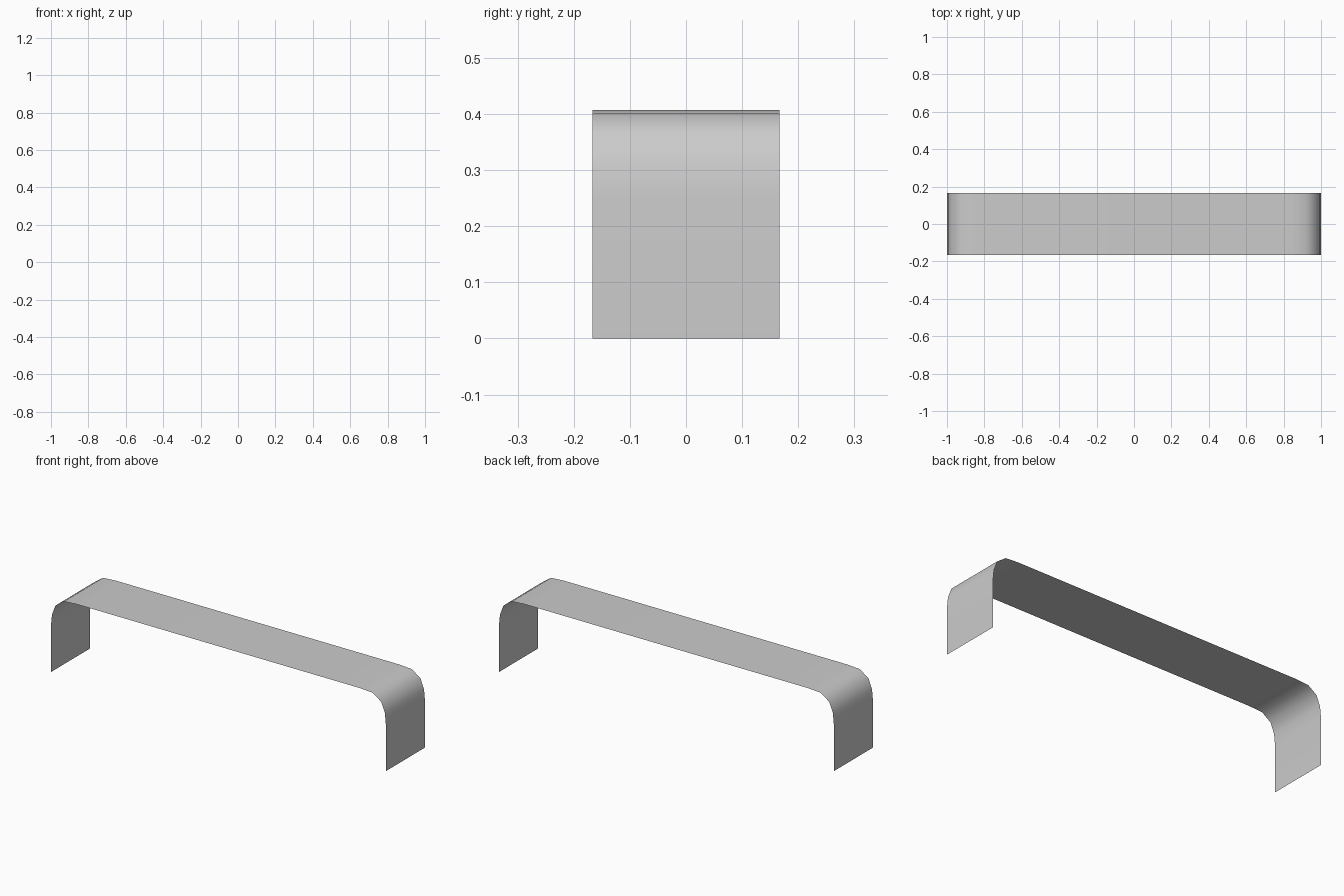
import bpy, bmesh

if "Cube" in bpy.data.objects:
    bpy.data.objects.remove(bpy.data.objects["Cube"])

HALF_DEPTH = 0.167

# Right half of the bent strip profile (x, z), from foot to top
half = [(1.0, 0.0), (1.0, 0.25), (0.994, 0.312), (0.973, 0.366),
        (0.922, 0.402), (0.845, 0.407)]
profile = [(-x, z) for x, z in half] + half[::-1]

# Thin bent sheet: profile swept along y
bm = bmesh.new()
rows = [[bm.verts.new((x, y, z)) for x, z in profile]
        for y in (-HALF_DEPTH, HALF_DEPTH)]
for i in range(len(profile) - 1):
    face = bm.faces.new((rows[0][i], rows[0][i + 1], rows[1][i + 1], rows[1][i]))
    face.smooth = True
bm.normal_update()
mesh = bpy.data.meshes.new("bent_strip")
bm.to_mesh(mesh)
bm.free()
strip = bpy.data.objects.new("bent_strip", mesh)
bpy.context.collection.objects.link(strip)
